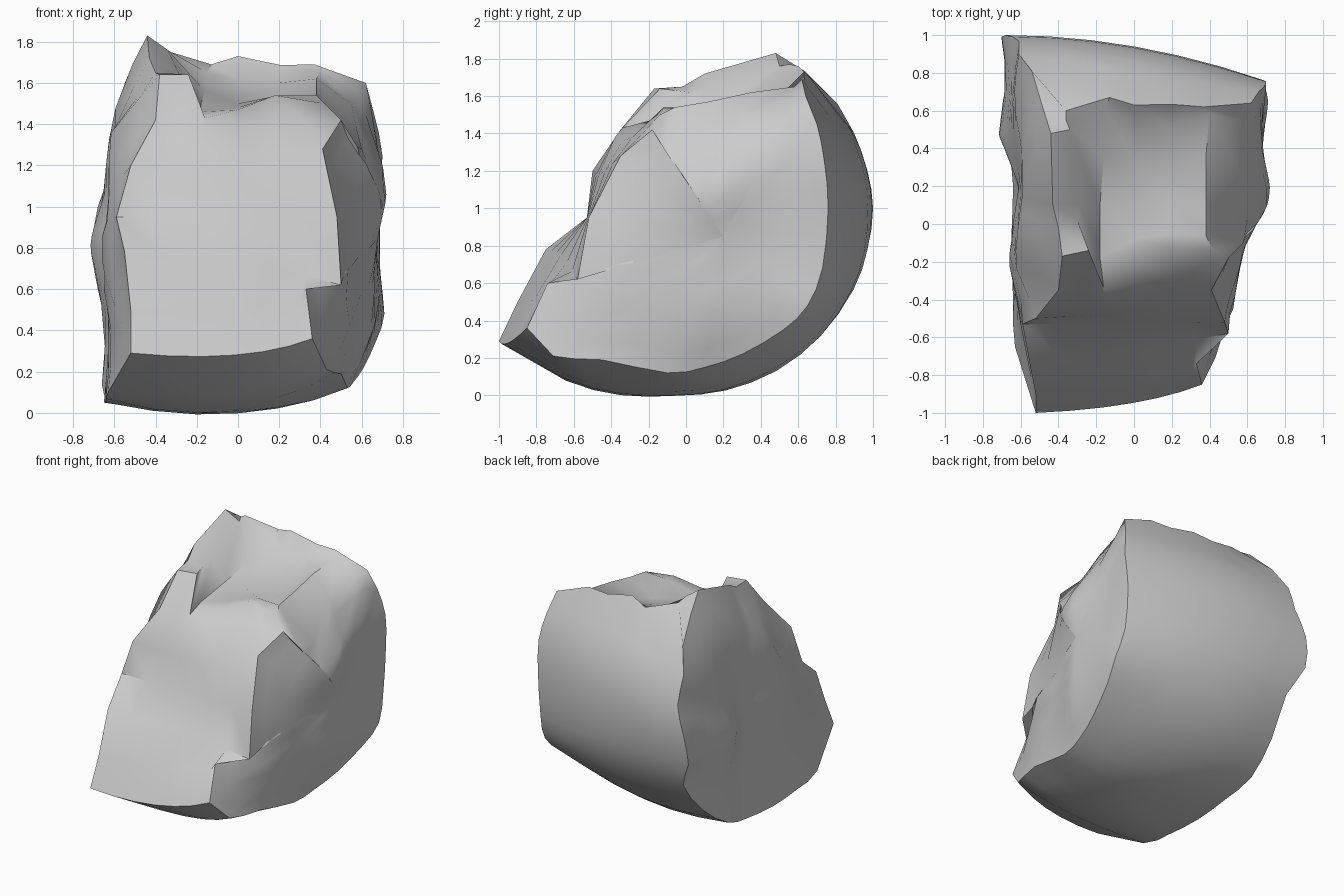
import bpy, bmesh, math
from mathutils import Vector

if "Cube" in bpy.data.objects:
    bpy.data.objects.remove(bpy.data.objects["Cube"])

# Three outlines (x, y, z) running lip -> underside -> back -> rim -> top -> front.
LEFT = [(-.52, -1, .29), (-.63, -.65, .1), (-.64, -.4, .06), (-.65, -.1, .05), (-.64, .2, .07),
        (-.66, .45, .14), (-.63, .7, .32), (-.6, .89, .57), (-.7, .97, .78), (-.68, 1, 1),
        (-.61, .97, 1.2), (-.61, .9, 1.4), (-.54, .81, 1.56), (-.49, .64, 1.73), (-.44, .48, 1.83),
        (-.43, .1, 1.72), (-.4, -.02, 1.65), (-.38, -.17, 1.64), (-.4, -.35, 1.42),
        (-.52, -.5, 1.2), (-.59, -.53, .95), (-.55, -.75, .78), (-.52, -.9, .5)]
MIDDLE = [(-.02, -.95, .28), (0, -.65, .09), (0, -.35, .01), (0, -.05, 0), (0, .2, .03),
          (0, .47, .14), (0, .7, .32), (0, .85, .54), (0, .92, .75), (0, .94, 1),
          (0, .91, 1.25), (0, .8, 1.49), (0, .63, 1.73), (0, .52, 1.62), (0, .35, 1.55),
          (0, .1, 1.5), (0, -.08, 1.48), (0, -.19, 1.47), (0, -.34, 1.36),
          (0, -.47, 1.17), (0, -.53, .95), (0, -.67, .75), (0, -.83, .5)]
RIGHT = [(.36, -.85, .36), (.43, -.71, .21), (.5, -.45, .19), (.53, -.1, .12), (.56, .1, .15),
         (.61, .3, .22), (.67, .52, .35), (.71, .65, .48), (.69, .73, .68), (.69, .76, 1),
         (.7, .74, 1.25), (.66, .7, 1.45), (.62, .64, 1.6), (.58, .55, 1.56), (.55, .3, 1.5),
         (.57, .18, 1.4), (.6, .03, 1.28), (.58, -.1, 1.29), (.5, -.18, 1.42),
         (.41, -.35, 1.28), (.48, -.52, .95), (.5, -.58, .62), (.33, -.74, .6)]
# Local chips and horns, keyed by (slice, outline index)
CHIPS = {(1, 14): (-.34, .5, 1.76), (1, 16): (-.3, .02, 1.62), (1, 17): (-.24, -.14, 1.64),
         (1, 12): (-.36, .6, 1.76), (1, 13): (-.36, .55, 1.77),
         (2, 12): (-.13, .67, 1.69), (2, 13): (-.15, .6, 1.65),
         (2, 14): (-.16, .35, 1.56), (2, 15): (-.18, .1, 1.5),
         (2, 16): (-.18, -.18, 1.46), (2, 17): (-.16, -.34, 1.43), (2, 18): (-.16, -.38, 1.38),
         (4, 16): (.2, -.05, 1.54), (4, 17): (.18, -.12, 1.54), (5, 12): (.37, .62, 1.69),
         (5, 13): (.4, .58, 1.65), (5, 14): (.38, .35, 1.62), (5, 15): (.38, .12, 1.57),
         (5, 16): (.38, -.06, 1.54), (5, 17): (.42, -.14, 1.5), (5, 22): (.3, -.76, .55)}
SLICES = 7
CURVED = 12   # outline points that lie on the rounded outer skin


def slice_point(s, i):
    if (s, i) in CHIPS:
        return Vector(CHIPS[s, i])
    u = s / (SLICES - 1) * 2 - 1
    a, b, c = Vector(LEFT[i]), Vector(MIDDLE[i]), Vector(RIGHT[i])
    if i < CURVED:
        return a * (u * (u - 1) / 2) + b * (1 - u * u) + c * (u * (u + 1) / 2)
    return b.lerp(a, -u) if u < 0 else b.lerp(c, u)


def slice_outline(s):
    """One slice, with an extra smooth point between neighbours on the outer skin."""
    pts = [slice_point(s, i) for i in range(len(LEFT))]
    out = []
    for i, p in enumerate(pts):
        out.append(p)
        if 1 <= i < CURVED - 1:
            out.append((9 * (p + pts[i + 1]) - pts[i - 1] - pts[i + 2]) / 16)
    return out


def bridge(bm, r1, r2):
    for i in range(len(r1)):
        j = (i + 1) % len(r1)
        bm.faces.new((r1[i], r1[j], r2[j], r2[i]))


def depth_at(y, z, guide, bumps):
    """Side position x: a broken line along y plus local bumps."""
    x = guide[0][1] if y < guide[0][0] else guide[-1][1]
    for (y0, x0), (y1, x1) in zip(guide, guide[1:]):
        if y0 <= y <= y1:
            x = x0 + (x1 - x0) * (y - y0) / (y1 - y0)
    return x + sum(d * math.exp(-((y - by) ** 2 + (z - bz) ** 2) / r ** 2)
                   for by, bz, d, r in bumps)


def broken_side(bm, edge, centre, guide, bumps):
    """Close one end with uneven inner rings and a centre point."""
    y, z = centre
    tip = bm.verts.new((depth_at(y, z, guide, bumps), y, z))
    outer = edge
    for t in (.15, .38, .62, .82):
        inner = []
        for v in edge:
            p = v.co.lerp(tip.co, t)
            blend = min(1, t * 2.6)
            p.x = v.co.x * (1 - blend) + depth_at(p.y, p.z, guide, bumps) * blend
            inner.append(bm.verts.new(p))
        bridge(bm, outer, inner)
        outer = inner
    for i in range(len(outer)):
        bm.faces.new((outer[i], outer[(i + 1) % len(outer)], tip))


# Rounded shell and broken front/top, lofted from side to side
bm = bmesh.new()
rings = [[bm.verts.new(p) for p in slice_outline(s)] for s in range(SLICES)]
for a, b in zip(rings, rings[1:]):
    bridge(bm, a, b)

# Fractured left and right sides
broken_side(bm, rings[0], (.2, .9),
            [(-.8, -.58), (-.4, -.61), (-.15, -.63), (.2, -.6), (.5, -.64), (1, -.66)],
            [(.5, .78, -.08, .22), (-.15, .75, -.04, .2), (.4, 1.4, .03, .25)])
broken_side(bm, rings[-1], (.2, .85),
            [(-.7, .46), (-.5, .52), (-.15, .57), (.12, .66), (.4, .67), (.8, .69)],
            [(.15, 1.08, .06, .2), (.5, .45, .02, .2)])
bmesh.ops.recalc_face_normals(bm, faces=bm.faces)

mesh = bpy.data.meshes.new("rock_fragment")
bm.to_mesh(mesh)
bm.free()
rock = bpy.data.objects.new("rock_fragment", mesh)
bpy.context.collection.objects.link(rock)
bpy.context.view_layer.objects.active = rock
rock.select_set(True)
bpy.ops.object.shade_smooth_by_angle(angle=math.radians(40))
